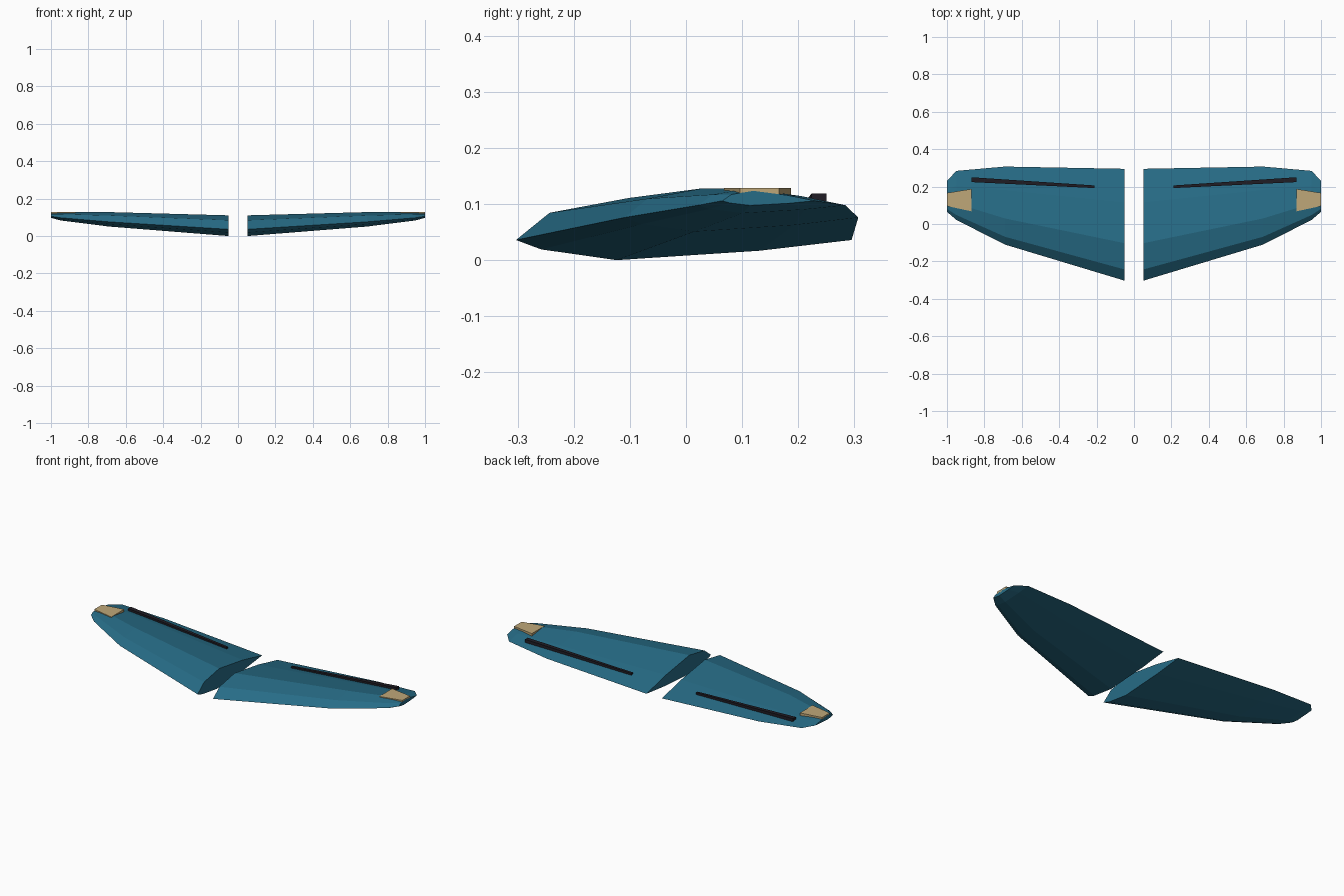
import bpy, bmesh

if "Cube" in bpy.data.objects:
    bpy.data.objects.remove(bpy.data.objects["Cube"])


def material(name, rgb):
    m = bpy.data.materials.new(name)
    m.diffuse_color = (*rgb, 1)
    m.use_nodes = True
    m.node_tree.nodes["Principled BSDF"].inputs["Base Color"].default_value = m.diffuse_color
    return m


TEAL = material("teal paint", (0.02, 0.15, 0.24))
TAN = material("tan panel", (0.52, 0.39, 0.19))
BLACK = material("dark hinge", (0.014, 0.012, 0.018))

# Airfoil: chord fraction, height as fraction of chord (nose, top, tail, belly)
AIRFOIL = [(0, 0), (0.1, 0.081), (0.335, 0.125), (0.7, 0.069), (1, 0),
           (0.725, -0.032), (0.3, -0.06), (0.075, -0.028)]
# Wing stations: x, nose y, tail y, height, thickness factor
STATIONS = [(0.05, -0.303, 0.295, 0.036, 1.0), (0.69, -0.11, 0.307, 0.076, 1.0),
            (0.95, 0.022, 0.284, 0.098, 0.9), (1.0, 0.065, 0.23, 0.106, 0.85)]


def loft(name, rings, mat):
    """Skin a row of equal rings and cap both ends."""
    bm = bmesh.new()
    rows = [[bm.verts.new(p) for p in r] for r in rings]
    n = len(rows[0])
    for a, b in zip(rows, rows[1:]):
        for i in range(n):
            j = (i + 1) % n
            bm.faces.new((a[i], a[j], b[j], b[i]))
    bm.faces.new(rows[0])
    bm.faces.new(rows[-1])
    bmesh.ops.recalc_face_normals(bm, faces=bm.faces)
    me = bpy.data.meshes.new(name)
    bm.to_mesh(me)
    bm.free()
    me.materials.append(mat)
    ob = bpy.data.objects.new(name, me)
    bpy.context.collection.objects.link(ob)
    return ob


def box_ring(x, y0, y1, z0, z1):
    return [(x, y0, z0), (x, y1, z0), (x, y1, z1), (x, y0, z1)]


def mirrored(rings, s):
    return [[(s * x, y, z) for x, y, z in r] for r in rings]


wing = [[(x, y0 + f * (y1 - y0), z + h * t * (y1 - y0)) for f, h in AIRFOIL]
        for x, y0, y1, z, t in STATIONS]
hinge = [box_ring(0.21, 0.192, 0.206, 0.05, 0.079),
         box_ring(0.87, 0.224, 0.250, 0.095, 0.119)]
panel = [box_ring(0.87, 0.068, 0.187, 0.112, 0.1285),
         box_ring(1.0, 0.096, 0.166, 0.114, 0.1285)]

# Left and right wing halves with hinge strip and tip panel
for side, s in (("right", 1), ("left", -1)):
    loft(side + "_wing", mirrored(wing, s), TEAL)
    loft(side + "_aileron_hinge", mirrored(hinge, s), BLACK)
    loft(side + "_tip_panel", mirrored(panel, s), TAN)
